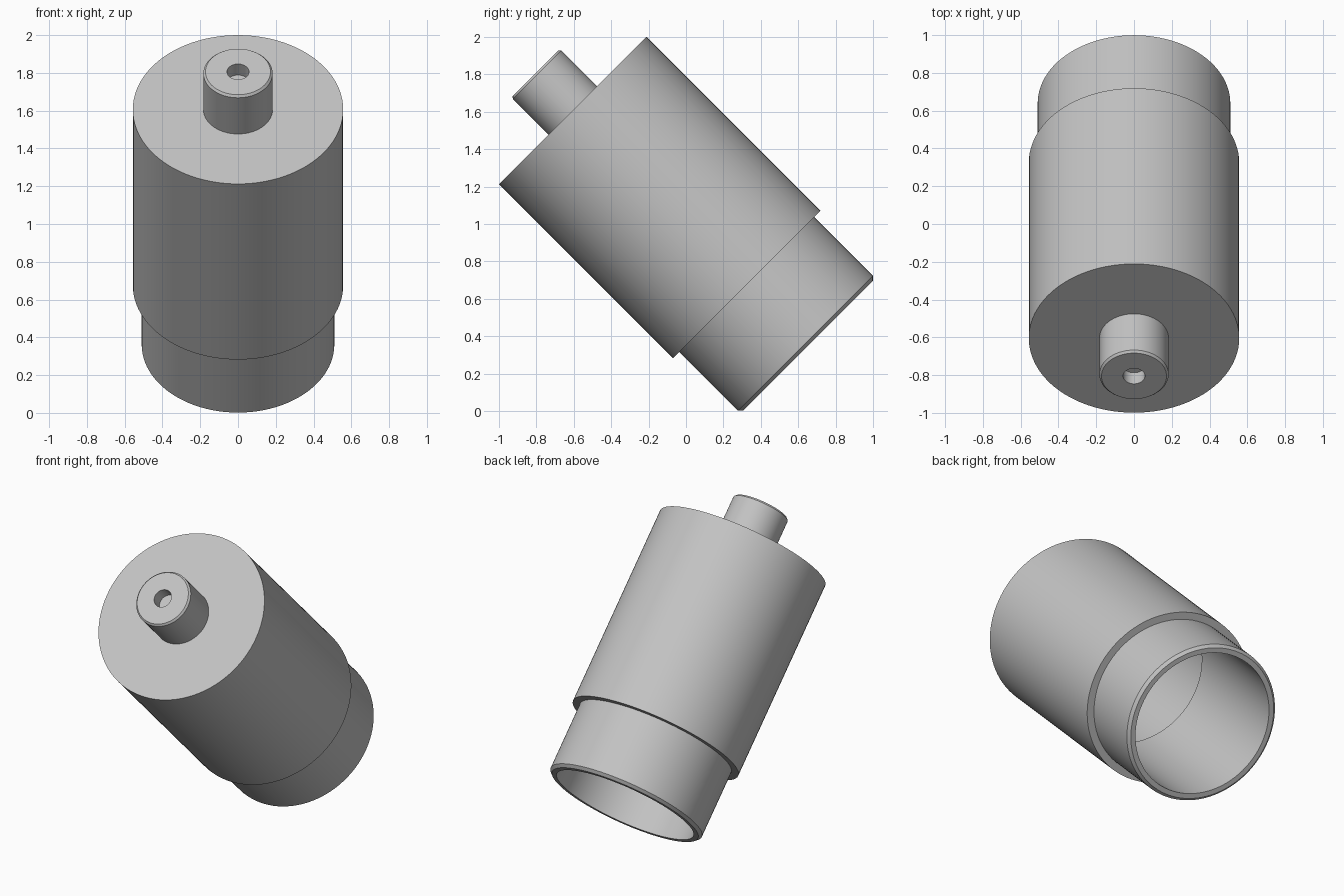
import bpy
import bmesh
import math
from mathutils import Matrix, Vector

cube = bpy.data.objects.get("Cube")
if cube:
    bpy.data.objects.remove(cube, do_unlink=True)

SEGMENTS = 96
# The whole assembly leans forward, measured from the centre of the body's upper face
PLACE = Matrix.Translation((0, -0.605, 1.606)) @ Matrix.Rotation(math.radians(45), 4, "X")

grey = bpy.data.materials.new("plain grey")
grey.use_nodes = True
colour = (0.55, 0.55, 0.55, 1)
grey.diffuse_color = colour
grey.node_tree.nodes["Principled BSDF"].inputs["Base Color"].default_value = colour


def lathe(name, profile):
    """Spin a closed (radius, height) outline around the leaning axis."""
    bm = bmesh.new()
    verts = [bm.verts.new((r, 0, h)) for r, h in profile]
    edges = [bm.edges.new((verts[i - 1], verts[i])) for i in range(len(verts))
             if profile[i - 1][0] or profile[i][0]]
    bmesh.ops.spin(bm, geom=verts + edges, cent=(0, 0, 0), axis=Vector((0, 0, 1)),
                   angle=math.tau, steps=SEGMENTS, use_duplicate=False)
    bmesh.ops.remove_doubles(bm, verts=bm.verts, dist=0.0001)
    bmesh.ops.recalc_face_normals(bm, faces=bm.faces)
    mesh = bpy.data.meshes.new(name)
    bm.to_mesh(mesh)
    bm.free()
    mesh.materials.append(grey)
    obj = bpy.data.objects.new(name, mesh)
    obj.matrix_world = PLACE
    bpy.context.collection.objects.link(obj)
    bpy.ops.object.select_all(action="DESELECT")
    obj.select_set(True)
    bpy.context.view_layer.objects.active = obj
    bpy.ops.object.shade_smooth_by_angle(angle=math.radians(30))
    return obj


# Outer body: a cup open at its lower end
lathe("body", [(0, 0), (0.557, 0), (0.557, -1.315), (0.51, -1.315),
               (0.51, -0.06), (0, -0.06)])

# Inner tube pushed halfway into the body, with a chamfered rim
lathe("inner_tube", [(0.51, -0.87), (0.51, -1.759), (0.492, -1.777),
                     (0.46, -1.777), (0.46, -0.87)])

# Nozzle with a chamfered tip and a round hole
lathe("nozzle", [(0, 0), (0.183, 0), (0.183, 0.271), (0.172, 0.283),
                 (0.058, 0.283), (0.058, 0.2), (0, 0.2)])
